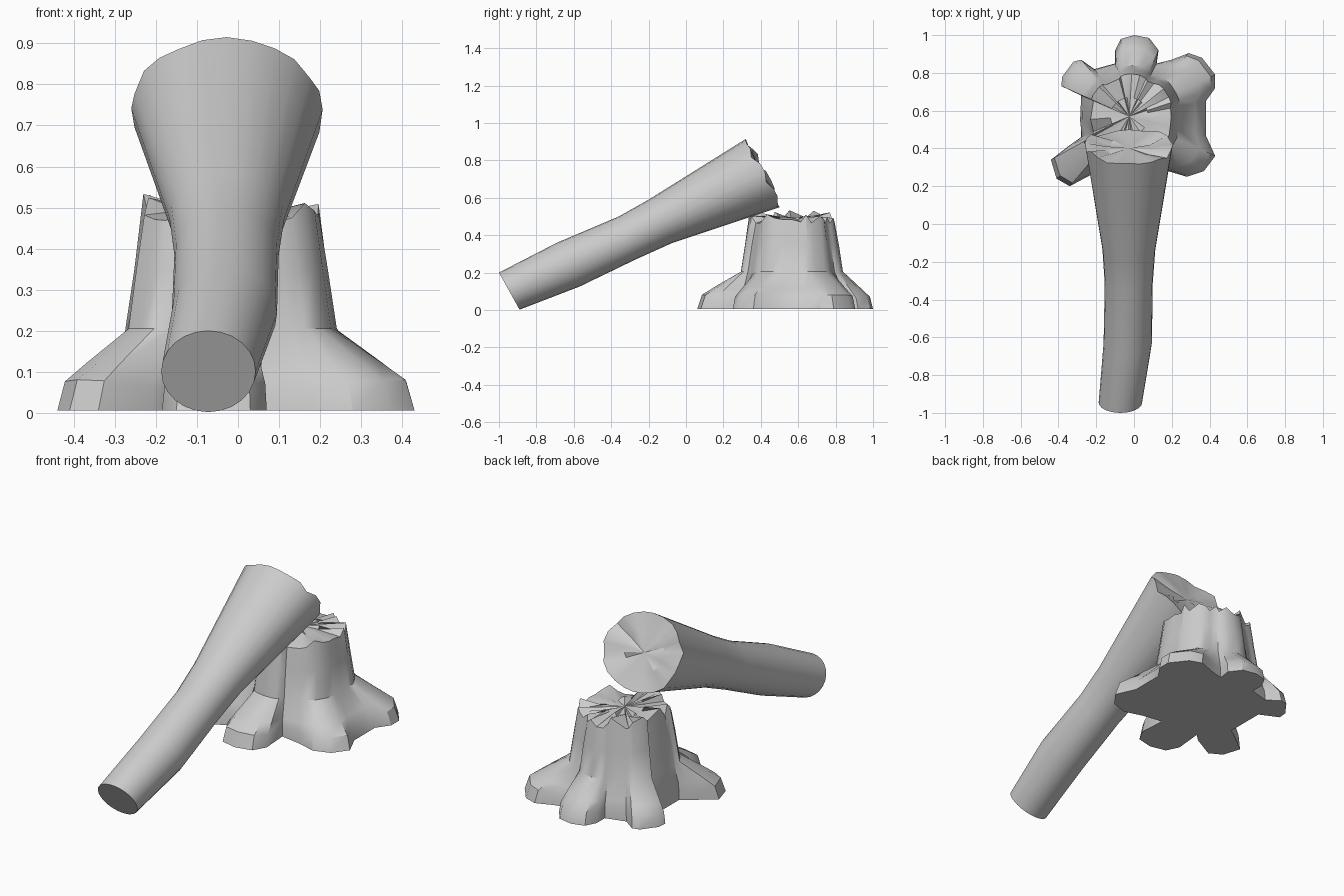
import bpy, bmesh, math, random
from mathutils import Vector

if "Cube" in bpy.data.objects:
    bpy.data.objects.remove(bpy.data.objects["Cube"])

random.seed(7)


def loft(name, rings, start_face, broken_inner, broken_centre):
    """Skin a list of rings; flat cap at the start, splintered cap at the end."""
    bm = bmesh.new()
    loops = [[bm.verts.new(p) for p in ring] for ring in rings + [broken_inner]]
    n = len(loops[0])
    for a, b in zip(loops, loops[1:]):
        for i in range(n):
            j = (i + 1) % n
            bm.faces.new((a[i], a[j], b[j], b[i]))
    centre = bm.verts.new(broken_centre)
    for i in range(n):
        bm.faces.new((loops[-1][i], loops[-1][(i + 1) % n], centre))
    if start_face:
        bm.faces.new(loops[0][::-1])
    bmesh.ops.recalc_face_normals(bm, faces=bm.faces)
    mesh = bpy.data.meshes.new(name)
    bm.to_mesh(mesh)
    bm.free()
    obj = bpy.data.objects.new(name, mesh)
    bpy.context.collection.objects.link(obj)
    bpy.ops.object.select_all(action='DESELECT')
    obj.select_set(True)
    bpy.context.view_layer.objects.active = obj
    bpy.ops.object.shade_smooth_by_angle(angle=math.radians(35))
    return obj


# Stump: ground outline with six roots, drawn in to a round body
CX, CY = -0.025, 0.57
OUTLINE = [
    (.38, .56), (.38, .65), (.43, .72), (.43, .79), (.36, .88), (.29, .905),
    (.20, .87), (.12, .85), (.13, .92), (.08, .985), (0, 1.0), (-.07, .98),
    (-.10, .92), (-.10, .85), (-.21, .82), (-.28, .87), (-.32, .86),
    (-.38, .78), (-.385, .73), (-.28, .68), (-.28, .55), (-.28, .46),
    (-.35, .41), (-.44, .34), (-.41, .24), (-.34, .20), (-.21, .27),
    (-.17, .31), (-.185, .15), (-.15, .08), (-.06, .06), (.03, .08),
    (.07, .15), (.06, .30), (.18, .28), (.28, .25), (.37, .28), (.43, .36),
    (.38, .47)]
# height, body radius, root spread
LEVELS = [(.006, .29, 1.0), (.06, .285, .88), (.105, .28, .55),
          (.205, .262, 0.0), (.35, .24, 0.0), (.50, .218, 0.0)]

polar = [(math.atan2(y - CY, x - CX), math.hypot(x - CX, y - CY))
         for x, y in OUTLINE]
stump_rings = []
for z, body, spread in LEVELS:
    ring = []
    for ang, base in polar:
        flute = max(-.012, min(.015, (base - .38) * .15))
        r = body + flute
        r += (base - r) * spread
        jag = random.uniform(-.04, .035) if z == .50 else 0
        lift = .02 * max(0, (base - .35) / .15) if .05 < z < .2 else 0
        ring.append((CX + r * math.cos(ang), CY + r * math.sin(ang),
                     z + jag + lift))
    stump_rings.append(ring)
inner = [(CX + .10 * math.cos(a), CY + .10 * math.sin(a),
          .49 + random.uniform(-.015, .015)) for a, _ in polar]
loft("stump", stump_rings, True, inner, (CX, CY, .495))

# Fallen trunk: centre x, half width, upper and lower edge (y, z)
SECTIONS = [
    (-.072, .115, (-1.0, .20), (-.89, .002)),
    (-.033, .128, (-.69, .36), (-.57, .125)),
    (-.028, .127, (-.36, .50), (-.27, .27)),
    (-.027, .140, (-.20, .59), (-.07, .36)),
    (-.027, .233, (.32, .915), (.50, .55))]
SIDES = 24


def section_ring(cx, half, top, low, scale=1.0, jag=0.0, shift=0.0):
    up = Vector((0, top[0] - low[0], top[1] - low[1])) / 2
    mid = Vector((cx, (top[0] + low[0]) / 2, (top[1] + low[1]) / 2))
    axis = Vector((0, up.z, -up.y)).normalized()
    ring = []
    for i in range(SIDES):
        a = math.tau * i / SIDES
        off = shift + random.uniform(-jag, jag * .8) * (1 - abs(math.sin(a)) ** 6)
        ring.append(mid + Vector((half * math.cos(a) * scale, 0, 0))
                    + up * math.sin(a) * scale + axis * off)
    return ring


trunk_rings = [section_ring(*s) for s in SECTIONS[:-1]]
trunk_rings.append(section_ring(*SECTIONS[-1], jag=.03))
inner = section_ring(*SECTIONS[-1], scale=.5, jag=.014, shift=-.01)
centre = sum(inner, Vector()) / SIDES
loft("fallen_trunk", trunk_rings, True, inner, centre)
